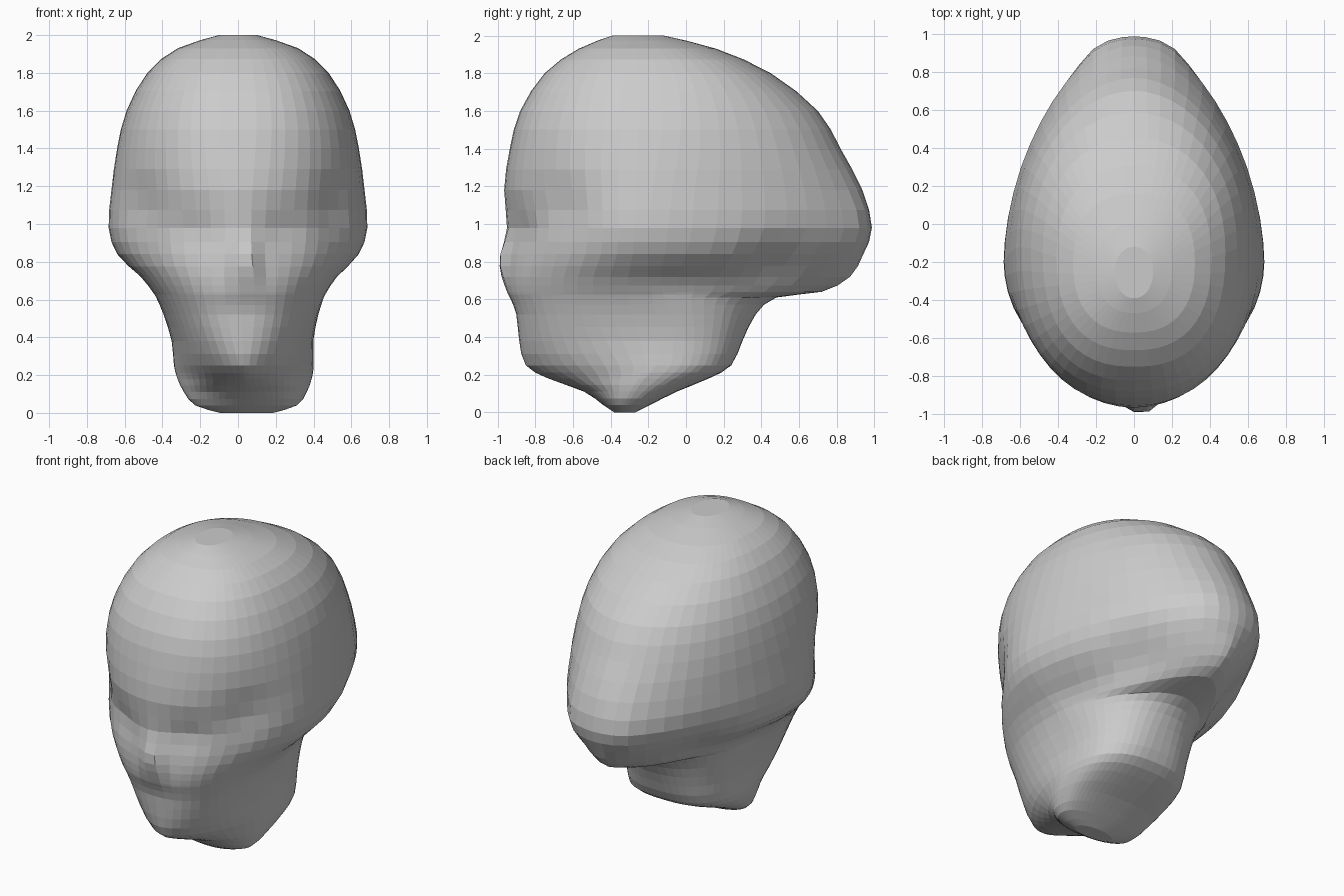
import bpy, bmesh, math
from mathutils import Vector

if "Cube" in bpy.data.objects:
    bpy.data.objects.remove(bpy.data.objects["Cube"])

# Horizontal sections: z, front y, back y, widest y, half width, front power, back power
SECTIONS = [
    (0.00, -0.38, -0.27, -0.33, 0.14, 2.0, 2.0),
    (0.04, -0.44, -0.19, -0.31, 0.27, 2.2, 2.3),
    (0.11, -0.54, -0.05, -0.27, 0.325, 1.8, 2.6),
    (0.18, -0.73, 0.12, -0.22, 0.355, 1.5, 2.7),
    (0.25, -0.85, 0.24, -0.16, 0.37, 1.65, 2.6),
    (0.38, -0.885, 0.30, -0.14, 0.375, 2.15, 2.4),
    (0.52, -0.90, 0.37, -0.16, 0.41, 2.45, 2.1),
    (0.61, -0.93, 0.48, -0.18, 0.45, 2.4, 1.8),
    (0.64, -0.94, 0.72, -0.18, 0.47, 2.35, 1.5),
    (0.72, -0.95, 0.87, -0.20, 0.53, 2.2, 1.5),
    (0.84, -0.95, 0.94, -0.20, 0.64, 1.9, 1.65),
    (0.98, -0.945, 0.985, -0.20, 0.685, 1.85, 1.75),
    (1.18, -0.965, 0.935, -0.18, 0.67, 1.95, 1.8),
    (1.40, -0.935, 0.82, -0.14, 0.64, 2.2, 1.9),
    (1.60, -0.88, 0.70, -0.12, 0.59, 2.35, 1.95),
    (1.80, -0.75, 0.45, -0.15, 0.48, 2.4, 2.2),
    (1.93, -0.57, 0.16, -0.20, 0.32, 2.4, 2.3),
    (2.00, -0.39, -0.12, -0.25, 0.10, 2.1, 2.1),
]
# Surface details: centre, radii, push (negative is a hollow), mirrored in x
BUMPS = [
    ((0.04, -0.97, 0.80), (0.06, 0.15, 0.13), 0.06, False),   # nose
    ((0.25, -0.87, 0.98), (0.13, 0.2, 0.11), -0.03, True),    # eye sockets
    ((0.50, -0.65, 1.08), (0.16, 0.2, 0.16), -0.04, True),    # temples
    ((0.45, -0.05, 0.70), (0.2, 0.3, 0.10), -0.02, True),     # groove under skull
    ((0.40, 0.50, 0.80), (0.2, 0.22, 0.17), -0.06, True),     # nape hollows
    ((0.18, 0.90, 1.00), (0.12, 0.12, 0.2), 0.025, True),     # back knob
]
SEGMENTS, STEPS = 52, 2


def spline(rows, steps):
    """Catmull-Rom resampling of the section table."""
    out = []
    for i in range(len(rows) - 1):
        p0, p1 = rows[max(i - 1, 0)], rows[i]
        p2, p3 = rows[i + 1], rows[min(i + 2, len(rows) - 1)]
        for s in range(steps):
            t = s / steps
            out.append([0.5 * (2*b + (c - a)*t + (2*a - 5*b + 4*c - d)*t*t
                               + (3*b - a - 3*c + d)*t**3)
                        for a, b, c, d in zip(p0, p1, p2, p3)])
    return out + [list(rows[-1])]


def section_point(row, angle):
    z, front, back, mid, w, nf, nb = row
    c, s = math.cos(angle), math.sin(angle)
    n, reach = (nb, back - mid) if s >= 0 else (nf, mid - front)
    x = math.copysign(abs(c) ** (2 / n), c) * w
    y = mid + math.copysign(abs(s) ** (2 / n), s) * reach
    shift = 0.045 * max(0, 1 - z / 0.8)       # neck leans slightly to +x
    return Vector((x + shift, y, max(z, 0)))


def detail(p):
    out = Vector((p.x, p.y + 0.1, 0)).normalized()
    total = 0
    for centre, radii, push, mirrored in BUMPS:
        x = abs(p.x) if mirrored else p.x
        d = sum(((a - b) / r) ** 2
                for a, b, r in zip((x, p.y, p.z), centre, radii))
        total += push * math.exp(-d)
    return p + out * total


# Head lofted from the sections
bm = bmesh.new()
rings = []
for row in spline(SECTIONS, STEPS):
    rings.append([bm.verts.new(detail(section_point(row, 2 * math.pi * k / SEGMENTS)))
                  for k in range(SEGMENTS)])
for lower, upper in zip(rings, rings[1:]):
    for k in range(SEGMENTS):
        j = (k + 1) % SEGMENTS
        bm.faces.new((lower[k], lower[j], upper[j], upper[k]))

# Crown and neck caps
for ring, flip in ((rings[0], True), (rings[-1], False)):
    pole = bm.verts.new(sum((v.co for v in ring), Vector()) / SEGMENTS)
    for k in range(SEGMENTS):
        a, b = ring[k], ring[(k + 1) % SEGMENTS]
        bm.faces.new((b, a, pole) if flip else (a, b, pole))

bmesh.ops.recalc_face_normals(bm, faces=bm.faces)
mesh = bpy.data.meshes.new("head")
bm.to_mesh(mesh)
bm.free()
head = bpy.data.objects.new("head", mesh)
bpy.context.collection.objects.link(head)
